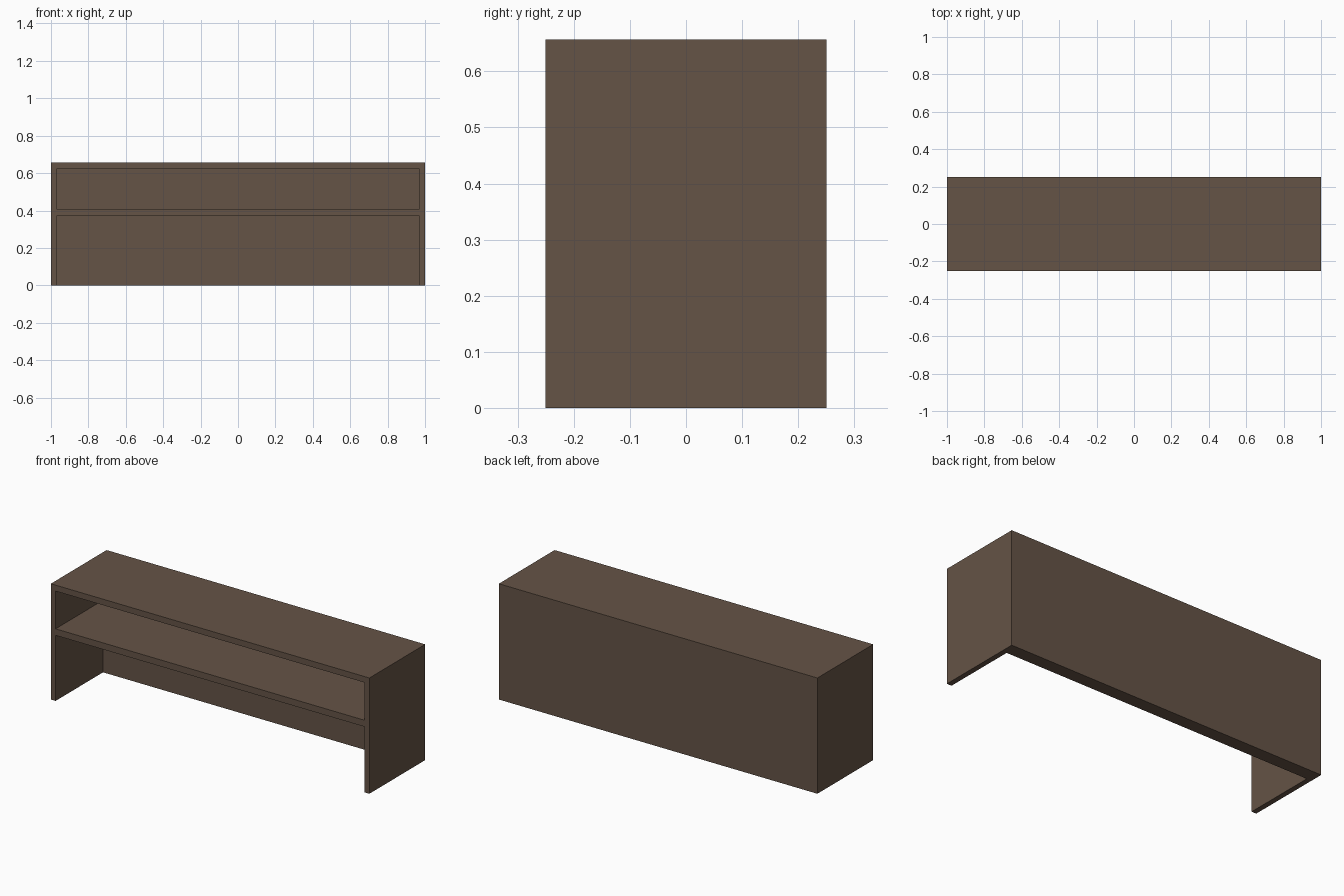
import bpy

if "Cube" in bpy.data.objects:
    bpy.data.objects.remove(bpy.data.objects["Cube"])

W, D, H = 2.0, 0.5, 0.657      # overall size
SIDE, BACK = 0.03, 0.075       # panel thicknesses


def box(name, lo, hi):
    """Axis-aligned box between two corners."""
    bpy.ops.mesh.primitive_cube_add(size=1, location=[(a + b) / 2 for a, b in zip(lo, hi)])
    ob = bpy.context.object
    ob.name = name
    ob.scale = [b - a for a, b in zip(lo, hi)]
    bpy.ops.object.transform_apply(location=True, rotation=False, scale=True)
    return ob


# one-piece shelf body
body = box("shelf_unit_body", (-W / 2, -D / 2, 0), (W / 2, D / 2, H))
wood = bpy.data.materials.new("dark brown wood")
wood.diffuse_color = (0.130, 0.087, 0.061, 1)
wood.use_nodes = True
wood.node_tree.nodes["Principled BSDF"].inputs["Base Color"].default_value = wood.diffuse_color
body.data.materials.append(wood)

# upper compartment and open leg space, leaving top, shelf, sides and back
for name, z0, z1 in (("upper_compartment", 0.409, 0.623), ("lower_space", -0.1, 0.372)):
    cutter = box(name + "_cutter", (-W / 2 + SIDE, -D / 2 - 0.1, z0),
                 (W / 2 - SIDE, D / 2 - BACK, z1))
    cutter.hide_render = True
    mod = body.modifiers.new(name, 'BOOLEAN')
    mod.operation = 'DIFFERENCE'
    mod.solver = 'EXACT'
    mod.object = cutter
    bpy.context.view_layer.objects.active = body
    bpy.ops.object.modifier_apply(modifier=mod.name)
    bpy.data.objects.remove(cutter, do_unlink=True)
